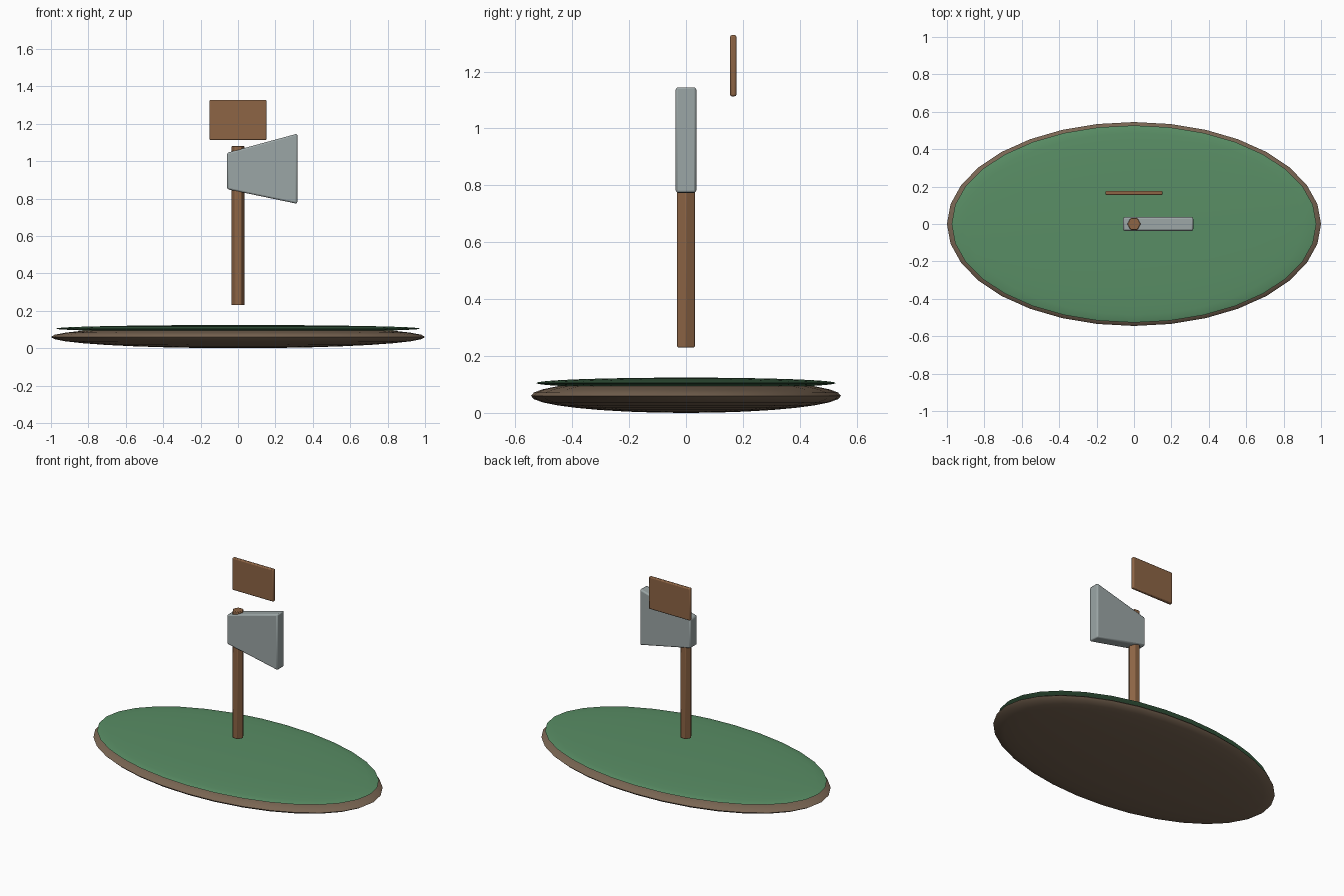
import bpy, bmesh, math

if "Cube" in bpy.data.objects:
    bpy.data.objects.remove(bpy.data.objects["Cube"])


def material(name, rgb):
    m = bpy.data.materials.new(name)
    m.diffuse_color = (*rgb, 1)
    m.use_nodes = True
    m.node_tree.nodes["Principled BSDF"].inputs["Base Color"].default_value = m.diffuse_color
    return m


WOOD = material("wood", (0.27, 0.13, 0.06))
STEEL = material("steel", (0.33, 0.38, 0.38))
GRASS = material("grass", (0.10, 0.27, 0.13))
DIRT = material("dirt", (0.19, 0.13, 0.085))


def finish(obj, name, mat, bevel=0, segments=2):
    obj.name = obj.data.name = name
    obj.data.materials.append(mat)
    bpy.ops.object.select_all(action='DESELECT')
    obj.select_set(True)
    bpy.context.view_layer.objects.active = obj
    bpy.ops.object.transform_apply(location=False, rotation=True, scale=True)
    if bevel:
        mod = obj.modifiers.new("bevel", 'BEVEL')
        mod.width, mod.segments = bevel, segments
    bpy.ops.object.shade_smooth_by_angle(angle=math.radians(30))
    return obj


def mound(name, z, size, mat):
    bpy.ops.mesh.primitive_uv_sphere_add(segments=32, ring_count=16, location=(0, 0, z))
    bpy.context.object.scale = size
    finish(bpy.context.object, name, mat)


def plate(name, profile, y, depth, mat, bevel):
    """Extrude an xz profile along y, centred on y."""
    bm = bmesh.new()
    face = bm.faces.new([bm.verts.new((x, y - depth / 2, z)) for x, z in profile])
    ext = bmesh.ops.extrude_face_region(bm, geom=[face])
    moved = [v for v in ext["geom"] if isinstance(v, bmesh.types.BMVert)]
    bmesh.ops.translate(bm, verts=moved, vec=(0, depth, 0))
    bmesh.ops.recalc_face_normals(bm, faces=bm.faces)
    mesh = bpy.data.meshes.new(name)
    bm.to_mesh(mesh)
    bm.free()
    obj = bpy.data.objects.new(name, mesh)
    bpy.context.collection.objects.link(obj)
    finish(obj, name, mat, bevel)


# flattened ground mounds
mound("dirt_base", 0.06, (1.0, 0.545, 0.06), DIRT)
mound("grass_top", 0.105, (0.975, 0.527, 0.019), GRASS)

# six-sided handle with corners pointing along x
bpy.ops.mesh.primitive_cylinder_add(vertices=6, radius=0.036, depth=0.85,
                                    location=(0, 0, 0.655), rotation=(0, 0, math.pi / 2))
finish(bpy.context.object, "axe_handle", WOOD, 0.004)

# flared axe head
plate("axe_head", [(-0.058, 0.85), (0.317, 0.772), (0.317, 1.147), (-0.058, 1.045)],
      0, 0.073, STEEL, 0.009)

# floating sign board
plate("sign_board", [(-0.152, 1.113), (0.152, 1.113), (0.152, 1.328), (-0.152, 1.328)],
      0.166, 0.022, WOOD, 0.006)
